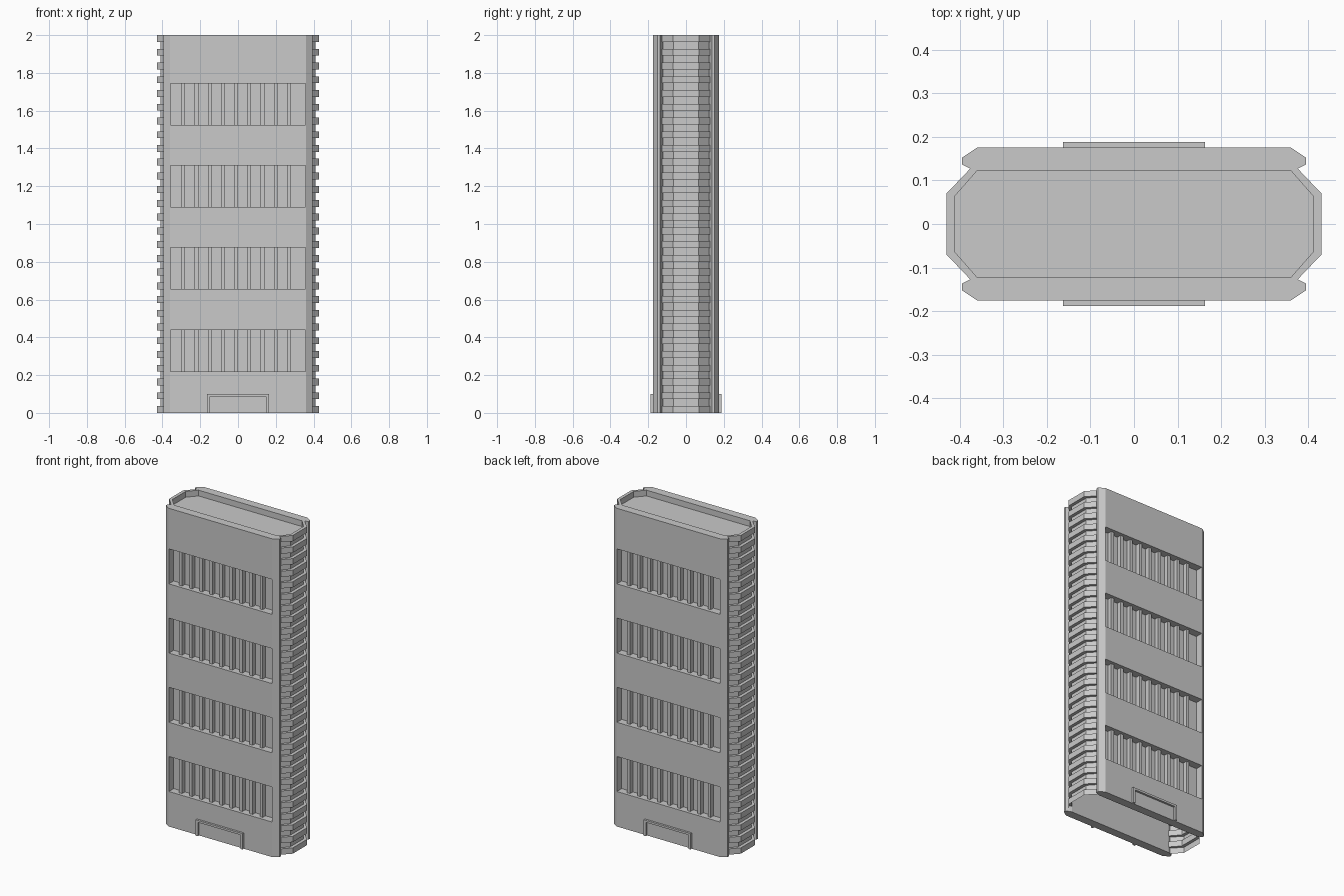
import bpy, bmesh
from math import pi
from mathutils import Matrix, Vector

cube = bpy.data.objects.get("Cube")
if cube:
    bpy.data.objects.remove(cube, do_unlink=True)

concrete = bpy.data.materials.new("concrete_grey")
concrete.use_nodes = True
colour = (0.588, 0.588, 0.588, 1)
concrete.diffuse_color = colour
concrete.node_tree.nodes["Principled BSDF"].inputs["Base Color"].default_value = colour

TURN = Matrix.Rotation(pi, 4, "Z")


def finish(bm, name, turned=False):
    """Turn a bmesh into a named object, optionally spun to the back."""
    if turned:
        bm.transform(TURN)
    bmesh.ops.recalc_face_normals(bm, faces=bm.faces)
    mesh = bpy.data.meshes.new(name)
    bm.to_mesh(mesh)
    bm.free()
    mesh.materials.append(concrete)
    obj = bpy.data.objects.new(name, mesh)
    bpy.context.collection.objects.link(obj)
    return obj


def add_box(bm, lo, hi):
    lo, hi = Vector(lo), Vector(hi)
    size = Matrix.Diagonal((hi - lo).to_4d())
    size[3][3] = 1
    bmesh.ops.create_cube(bm, size=1, matrix=Matrix.Translation((lo + hi) / 2) @ size)


def add_prism(bm, points, sweep):
    face = bm.faces.new([bm.verts.new(p) for p in points])
    out = bmesh.ops.extrude_face_region(bm, geom=[face], use_keep_orig=True)
    bmesh.ops.translate(bm, vec=sweep, verts=[v for v in out["geom"] if isinstance(v, bmesh.types.BMVert)])


# Shared dimensions
HEIGHT = 2.0
STEP = HEIGHT / 55
INNER, FACE, RECESS = -0.122, -0.175, -0.127
WINDOWS = [(0.22 + 0.435 * i, 0.44 + 0.435 * i) for i in range(4)]

# Facade slab half outline, from the inner face to the outer face
half = [(0.36, INNER), (0.375, -0.127), (0.395, -0.137), (0.395, -0.152), (0.36, FACE)]
outline = half + [(-x, y) for x, y in reversed(half)]

for side, turned in (("front", False), ("back", True)):
    # Slab with four wide window recesses
    bm = bmesh.new()
    add_prism(bm, [(x, y, 0) for x, y in outline], (0, 0, HEIGHT))
    slab = finish(bm, side + "_facade", turned)
    bm = bmesh.new()
    for low, high in WINDOWS:
        add_box(bm, (-0.358, -0.3, low), (0.358, RECESS, high))
    cutter = finish(bm, side + "_window_cutter", turned)
    cutter.hide_render = True
    cut = slab.modifiers.new("window_recesses", "BOOLEAN")
    cut.operation, cut.solver, cut.object = "DIFFERENCE", "EXACT", cutter
    bpy.context.view_layer.objects.active = slab
    bpy.ops.object.modifier_apply(modifier=cut.name)
    bpy.data.objects.remove(cutter, do_unlink=True)

    # Upright fins between the windows
    bm = bmesh.new()
    for low, high in WINDOWS:
        for i in range(9):
            x = -0.29 + 0.07 * i
            add_box(bm, (x - 0.01, -0.155, low), (x + 0.01, RECESS, high))
    finish(bm, side + "_window_fins", turned)

    # Raised door surround
    bm = bmesh.new()
    arch = [(-0.163, 0), (-0.163, 0.1), (0.163, 0.1), (0.163, 0),
            (0.148, 0), (0.148, 0.087), (-0.148, 0.087), (-0.148, 0)]
    add_prism(bm, [(x, FACE, z) for x, z in arch], (0, -0.013, 0))
    finish(bm, side + "_door_surround", turned)

# Corrugated end walls: thin shells stepping between two plan outlines
wide = [(0.368, -0.135), (0.43, -0.07), (0.43, 0.07), (0.368, 0.135)]
narrow = [(0.36, INNER), (0.41, -0.065), (0.41, 0.065), (0.36, -INNER)]
levels = []
for i in range(55):
    plan = narrow if i % 2 else wide
    levels += [(plan, i * STEP), (plan, (i + 1) * STEP)]
levels += [(narrow, HEIGHT), (narrow, HEIGHT - STEP)]

for side, turned in (("left", False), ("right", True)):
    bm = bmesh.new()
    rows = [[bm.verts.new((x, y, z)) for x, y in plan] for plan, z in levels]
    for a, b in zip(rows, rows[1:]):
        for i in range(3):
            bm.faces.new((a[i], a[i + 1], b[i + 1], b[i]))
    finish(bm, side + "_ribbed_wall", turned)

# Sunken roof deck
bm = bmesh.new()
plan = narrow + [(-x, -y) for x, y in narrow]
bm.faces.new([bm.verts.new((x, y, HEIGHT - STEP)) for x, y in plan])
finish(bm, "roof_deck")
